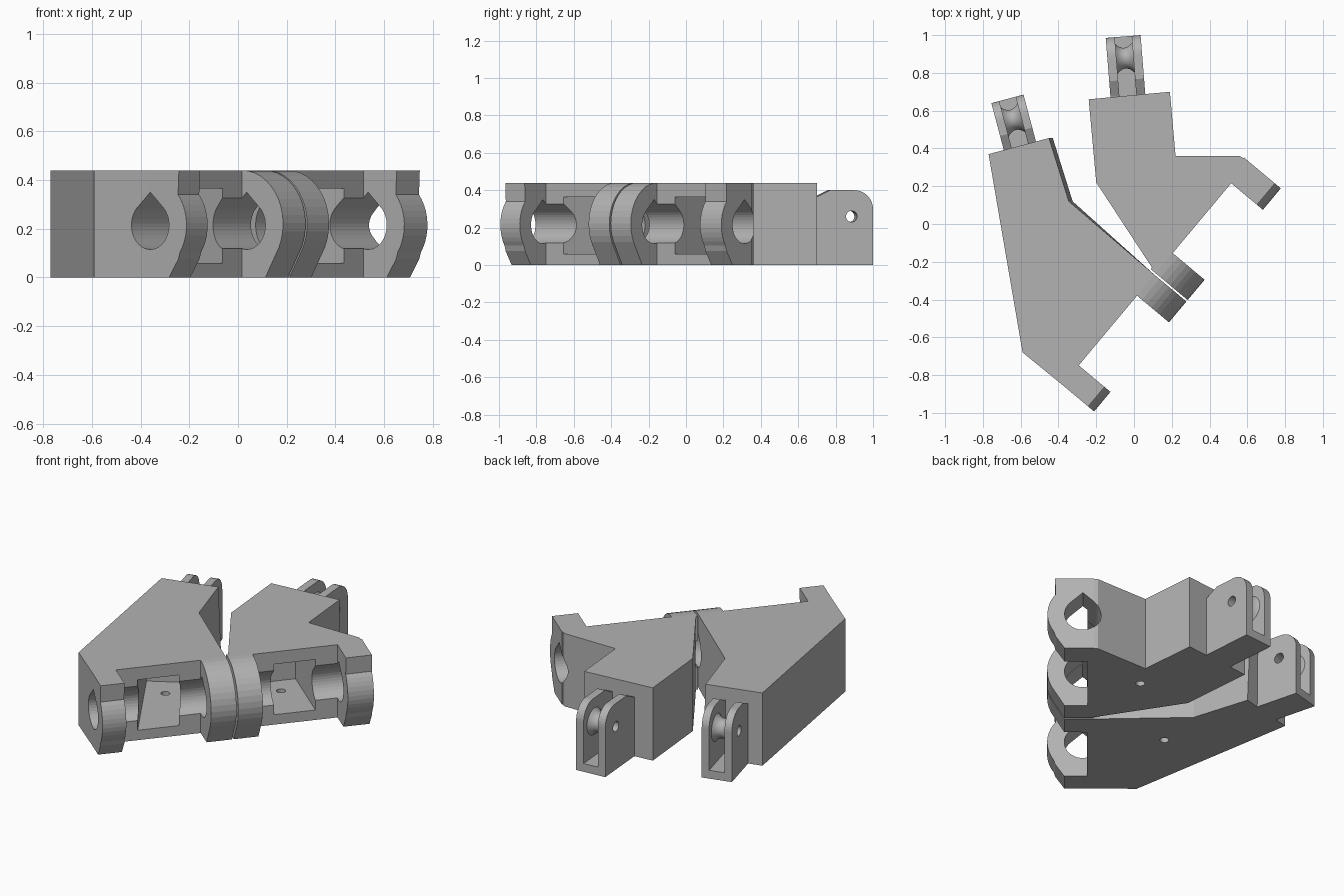
import bpy, bmesh, math
from mathutils import Vector

if "Cube" in bpy.data.objects:
    bpy.data.objects.remove(bpy.data.objects["Cube"])

grey = bpy.data.materials.new("light_grey")
grey.diffuse_color = (0.45, 0.45, 0.45, 1)
grey.use_nodes = True
grey.node_tree.nodes["Principled BSDF"].inputs["Base Color"].default_value = grey.diffuse_color

H = 0.44
UP = Vector((0, 0, 1))
U = Vector((0.642, 0.767, 0))       # hinge axis direction
V = Vector((0.767, -0.642, 0))      # outward from the hinge wall
P = Vector((-0.36, -0.868, 0))      # start of hinge axis
HZ = 0.215                          # hinge height


def make(name, bm):
    bmesh.ops.recalc_face_normals(bm, faces=bm.faces)
    me = bpy.data.meshes.new(name)
    bm.to_mesh(me)
    bm.free()
    me.materials.append(grey)
    ob = bpy.data.objects.new(name, me)
    bpy.context.collection.objects.link(ob)
    return ob


def prism(name, pts, o, ax, ay, az, a, b):
    """Extrude a 2D profile (axes ax, ay) along az from a to b."""
    bm = bmesh.new()
    lo = [bm.verts.new(o + ax * x + ay * y + az * a) for x, y in pts]
    hi = [bm.verts.new(o + ax * x + ay * y + az * b) for x, y in pts]
    n = len(pts)
    bm.faces.new(lo)
    bm.faces.new(hi)
    for i in range(n):
        j = (i + 1) % n
        bm.faces.new((lo[i], lo[j], hi[j], hi[i]))
    return make(name, bm)


def boolean(ob, other, op):
    m = ob.modifiers.new("bool", 'BOOLEAN')
    m.operation, m.object, m.solver = op, other, 'EXACT'
    bpy.context.view_layer.objects.active = ob
    bpy.ops.object.modifier_apply(modifier=m.name)
    bpy.data.objects.remove(other, do_unlink=True)


def arc(cx, cy, r, a0, a1, n):
    return [(cx + r * math.cos(math.radians(a0 + (a1 - a0) * i / n)),
             cy + r * math.sin(math.radians(a0 + (a1 - a0) * i / n))) for i in range(n + 1)]


def wall(u):
    p = P + U * u - V * 0.025
    return (p.x, p.y)


X, Y, O = Vector((1, 0, 0)), Vector((0, 1, 0)), Vector((0, 0, 0))

# profiles in the (outward, up) plane
END_LUG = [(-0.06, 0), (0.1, 0), (0.15, 0.075)] + arc(0, HZ, 0.194, -35, 40, 10) + [(0.153, H), (-0.06, H)]
ROUND_LUG = [(-0.06, 0), (0.1, 0)] + arc(-0.025, 0.22, 0.22, -35, 90, 14) + [(-0.06, H)]
TEARDROP = arc(0, HZ, 0.1, 138, 402, 28) + [(0, 0.35)]


def bracket(name, outline, lugs, u0, u1, mid, pdir, depth, hole, draft=None):
    body = prism(name, outline, O, X, Y, UP, 0, H)
    if draft:                       # lean the inner side inwards at the top
        for v in body.data.vertices:
            if v.co.z > 0.1 and any((v.co.xy - Vector(d)).length < 0.001 for d in draft):
                v.co.x -= 0.02
    for prof, a, b in lugs:
        boolean(body, prism("lug", prof, P, V, UP, U, a, b), 'UNION')
    # hinge bore
    boolean(body, prism("bore", TEARDROP, P, V, UP, U, u0 - 0.05, u1 + 0.05), 'DIFFERENCE')
    # pocket running back into the body, with a small drain hole in its floor
    q = P + U * mid - V * 0.025
    s, e, w = q + V * 0.03, q + pdir * depth, U * 0.117
    side = Vector((pdir.y, -pdir.x, 0)) * 0.117
    pts = [(p.x, p.y) for p in (s - w, s + w, q + w, e + side, e - side, q - w)]
    boolean(body, prism("pocket", pts, O, X, Y, UP, 0.06, 0.365), 'DIFFERENCE')
    h = q + pdir * hole
    boolean(body, prism("drain", arc(h.x, h.y, 0.025, 0, 345, 23), O, X, Y, UP, -0.1, 0.1), 'DIFFERENCE')


bracket("long_bracket",
        [(-0.77, 0.37), (-0.43, 0.455), (-0.325, 0.12), wall(0.76), wall(0), (-0.59, -0.68)],
        [(END_LUG, 0, 0.135), (ROUND_LUG, 0.616, 0.76)], 0, 0.76, 0.375,
        Vector((-0.5, 0.866, 0)), 0.6, 0.45, [(-0.43, 0.455), (-0.325, 0.12)])
bracket("short_bracket",
        [(-0.24, 0.66), (0.19, 0.70), (0.22, 0.36), (0.56, 0.36), wall(1.54), wall(0.77), (-0.20, 0.22)],
        [(ROUND_LUG, 0.77, 0.91), (END_LUG, 1.392, 1.54)], 0.77, 1.54, 1.15, -V, 0.42, 0.29)


def finger_tab(name, tip, t, width, length):
    """Forked tab with a waisted roller; x runs from the tip back to the body."""
    back, s = -t, Vector((t.y, -t.x, 0))
    L = length + 0.05
    prof = [(0, 0), (L, 0), (L, 0.345), (length, 0.36), (length - 0.08, 0.4)] + \
        arc(0.1, 0.3, 0.1, 90, 180, 10)
    tab = prism(name, prof, tip, back, UP, s, -width / 2, width / 2)
    slot = [(-0.05, 0.05), (L + 0.05, 0.05), (L + 0.05, 0.5), (-0.05, 0.5)]
    boolean(tab, prism("slot", slot, tip, back, UP, s, -0.045, 0.045), 'DIFFERENCE')
    boolean(tab, prism("pin", arc(0.115, 0.26, 0.03, 0, 345, 23), tip, back, UP, s, -0.2, 0.2), 'DIFFERENCE')
    # roller
    n, m = 32, 10
    prof = [(0.05 * (2 * i / m - 1), 0.055 + 0.03 * (2 * i / m - 1) ** 2) for i in range(m + 1)]
    prof += [(0.05, 0.03), (-0.05, 0.03)]
    bm = bmesh.new()
    rings = []
    for k in range(n):
        a = 2 * math.pi * k / n
        rings.append([bm.verts.new(tip + s * w + back * (0.115 + r * math.cos(a)) + UP * (0.26 + r * math.sin(a)))
                      for w, r in prof])
    c = len(prof)
    for k in range(n):
        r0, r1 = rings[k], rings[(k + 1) % n]
        for i in range(c):
            j = (i + 1) % c
            bm.faces.new((r0[i], r0[j], r1[j], r1[i]))
    roller = make(name + "_roller", bm)
    bpy.ops.object.select_all(action='DESELECT')
    roller.select_set(True)
    bpy.context.view_layer.objects.active = roller
    bpy.ops.object.shade_smooth_by_angle(angle=math.radians(35))


finger_tab("long_finger_tab", Vector((-0.67, 0.6625, 0)), Vector((-0.256, 0.967, 0)), 0.176, 0.26)
finger_tab("short_finger_tab", Vector((-0.0575, 0.9925, 0)), Vector((-0.08, 0.997, 0)), 0.185, 0.31)
